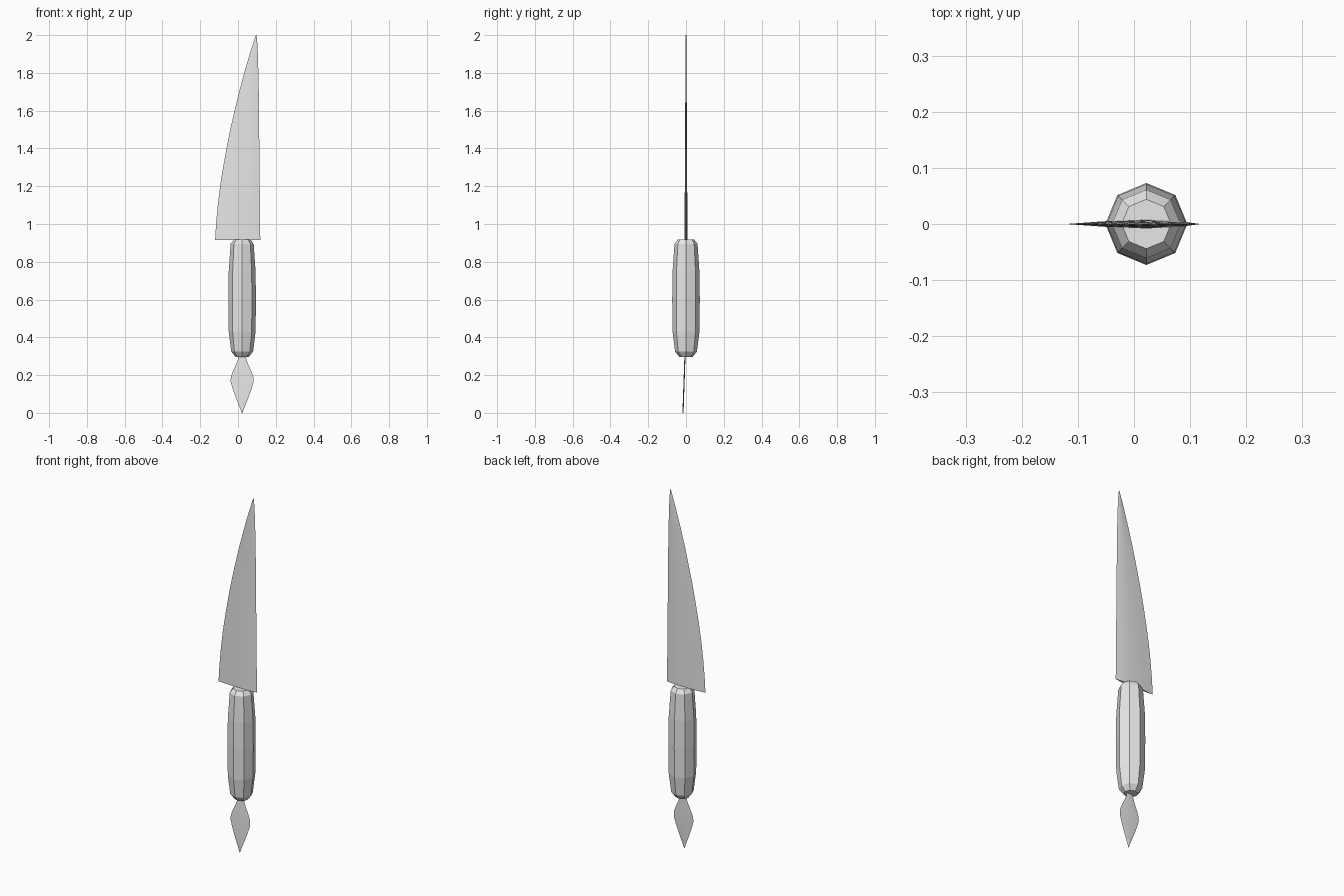
import bpy, bmesh, math

cube = bpy.data.objects.get("Cube")
if cube:
    bpy.data.objects.remove(cube, do_unlink=True)

grey = bpy.data.materials.new("plain grey")
grey.use_nodes = True
colour = (0.8, 0.8, 0.8, 1)
grey.diffuse_color = colour
grey.node_tree.nodes["Principled BSDF"].inputs["Base Color"].default_value = colour


def loft(name, sections, smooth=False):
    """Skin a stack of matching closed cross-sections and cap both ends."""
    bm = bmesh.new()
    rings = [[bm.verts.new(p) for p in s] for s in sections]
    n = len(rings[0])
    for a, b in zip(rings, rings[1:]):
        for i in range(n):
            j = (i + 1) % n
            bm.faces.new((a[i], a[j], b[j], b[i]))
    bm.faces.new(rings[0][::-1])
    bm.faces.new(rings[-1])
    bmesh.ops.remove_doubles(bm, verts=bm.verts, dist=0.0002)
    bmesh.ops.recalc_face_normals(bm, faces=bm.faces)
    mesh = bpy.data.meshes.new(name)
    bm.to_mesh(mesh)
    bm.free()
    mesh.materials.append(grey)
    obj = bpy.data.objects.new(name, mesh)
    bpy.context.collection.objects.link(obj)
    if smooth:
        bpy.ops.object.select_all(action="DESELECT")
        obj.select_set(True)
        bpy.context.view_layer.objects.active = obj
        bpy.ops.object.shade_smooth_by_angle(angle=math.radians(30))
    return obj


def lens(left, right, y, z, half, stations):
    """Flat pointed section; stations are (fraction across, share of thickness)."""
    front = [(left + (right - left) * t, y - half * s, z) for t, s in stations]
    back = [(left + (right - left) * t, y + half * s, z) for t, s in stations]
    return [(left, y, z)] + front + [(right, y, z)] + back[::-1]


AXIS = 0.022

# Handle: faceted eight-sided grip with bevelled ends
grip = [(0.297, 0.036), (0.325, 0.058), (0.43, 0.071), (0.6, 0.073),
        (0.75, 0.071), (0.895, 0.061), (0.918, 0.044)]
loft("handle", [[(AXIS + r * math.sin(k * math.pi / 4),
                  r * math.cos(k * math.pi / 4), z) for k in range(8)]
                for z, r in grip])

# Blade: curved cutting edge on one side, nearly straight spine on the other
outline = [(0.916, -0.121, 0.118), (1.0, -0.116, 0.117), (1.1, -0.107, 0.116),
           (1.2, -0.095, 0.115), (1.3, -0.079, 0.114), (1.4, -0.061, 0.113),
           (1.5, -0.041, 0.112), (1.6, -0.018, 0.111), (1.7, 0.006, 0.11),
           (1.8, 0.033, 0.108), (1.9, 0.062, 0.105), (1.96, 0.081, 0.102),
           (1.99, 0.091, 0.099), (2.0, 0.095, 0.0965)]
stations = [(0.28, 0.6), (0.6, 1.0), (0.85, 0.65)]
loft("blade", [lens(a, b, 0, z, 0.008 - 0.006 * (z - 0.916) / 1.084, stations)
               for z, a, b in outline], smooth=True)

# Pommel spike: thin leaf shape leaning slightly forward at its tip
leaf = [(0.0, 0.002), (0.012, 0.006), (0.05, 0.021), (0.09, 0.037),
        (0.13, 0.051), (0.165, 0.061), (0.19, 0.06), (0.22, 0.049),
        (0.255, 0.033), (0.28, 0.023), (0.31, 0.018)]
loft("pommel_spike", [lens(AXIS - w, AXIS + w, -0.016 + 0.035 * z, z, 0.003,
                           [(0.5, 1.0)]) for z, w in leaf], smooth=True)
